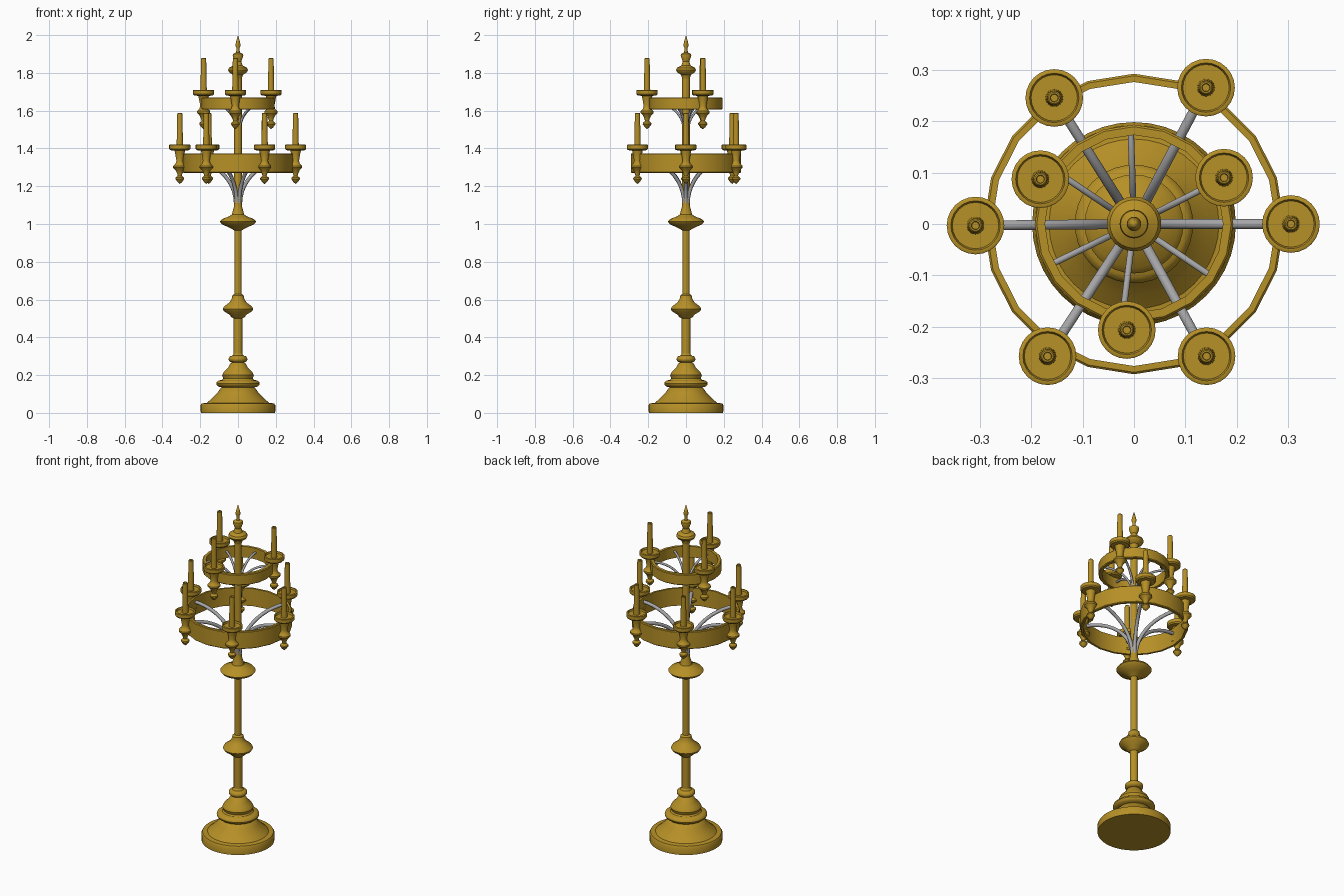
import bpy, bmesh, math
from math import sin, cos, pi, radians

if "Cube" in bpy.data.objects:
    bpy.data.objects.remove(bpy.data.objects["Cube"])


def material(name, rgb):
    m = bpy.data.materials.new(name)
    m.diffuse_color = (*rgb, 1)
    m.use_nodes = True
    m.node_tree.nodes["Principled BSDF"].inputs["Base Color"].default_value = m.diffuse_color
    return m


gold = material("antique_gold", (0.47, 0.28, 0.02))
steel = material("grey_metal", (0.38, 0.38, 0.39))


def finish(bm, name, mat, loc=(0, 0, 0), angle=35):
    bmesh.ops.remove_doubles(bm, verts=bm.verts, dist=1e-5)
    bmesh.ops.recalc_face_normals(bm, faces=bm.faces)
    me = bpy.data.meshes.new(name)
    bm.to_mesh(me)
    bm.free()
    ob = bpy.data.objects.new(name, me)
    bpy.context.collection.objects.link(ob)
    ob.location = loc
    me.materials.append(mat)
    bpy.ops.object.select_all(action='DESELECT')
    ob.select_set(True)
    bpy.context.view_layer.objects.active = ob
    bpy.ops.object.shade_smooth_by_angle(angle=radians(angle))
    return ob


def lathe(name, profile, loc=(0, 0, 0), sides=32, mat=gold, closed=False, angle=35):
    """Revolve (radius, height) points about the z axis."""
    bm = bmesh.new()
    vs = [bm.verts.new((r, 0, z)) for r, z in profile]
    n = len(vs)
    edges = [bm.edges.new((vs[i], vs[(i + 1) % n])) for i in range(n if closed else n - 1)]
    bmesh.ops.spin(bm, geom=vs + edges, cent=(0, 0, 0), axis=(0, 0, 1),
                   angle=2 * pi, steps=sides)
    return finish(bm, name, mat, loc, angle)


def bead(z, r, h, neck):
    """Rounded bulge centred on height z."""
    return [(neck + (r - neck) * cos(a), z + h * sin(a))
            for a in [radians(d) for d in (-90, -55, -25, 0, 25, 55, 90)]]


# Stepped base
lathe("base", [(0, 0), (0.197, 0), (0.198, 0.04), (0.192, 0.05), (0.165, 0.053),
               (0.14, 0.075), (0.11, 0.105), (0.09, 0.133)]
      + bead(0.155, 0.115, 0.02, 0.085)
      + [(0.078, 0.183), (0.084, 0.2), (0.075, 0.218), (0.052, 0.24), (0.04, 0.262)]
      + bead(0.285, 0.05, 0.018, 0.03) + [(0.022, 0.315), (0, 0.315)], sides=40)

# Pole with two turned knops
lathe("pole", [(0, 0.3), (0.023, 0.3), (0.023, 0.5), (0.036, 0.508), (0.045, 0.52),
               (0.074, 0.538), (0.081, 0.55), (0.074, 0.563), (0.045, 0.585),
               (0.033, 0.605), (0.03, 0.622), (0.019, 0.63), (0.019, 0.965),
               (0.03, 0.972), (0.05, 0.983), (0.085, 0.998), (0.096, 1.012),
               (0.085, 1.026), (0.05, 1.039), (0.033, 1.05), (0.022, 1.09),
               (0.02, 1.11), (0.02, 1.78), (0, 1.78)])

# Top finial
lathe("finial", [(0, 1.77), (0.02, 1.77), (0.026, 1.79), (0.047, 1.803), (0.053, 1.815),
                 (0.047, 1.827), (0.025, 1.838), (0.017, 1.86), (0.028, 1.89),
                 (0.026, 1.9), (0.01, 1.908), (0.008, 1.93), (0.014, 1.945),
                 (0.01, 1.965), (0, 2.0)], sides=24)


# Faceted hoops
def hoop(name, outer, inner, z0, z1, b=0.004):
    lathe(name, [(outer, z0 + b), (outer, z1 - b), (outer - b, z1), (inner, z1),
                 (inner, z0), (outer - b, z0)], sides=20, closed=True, angle=20)


hoop("lower_hoop", 0.292, 0.276, 1.27, 1.374)
hoop("upper_hoop", 0.193, 0.173, 1.605, 1.67)


# Candle holder, heights measured from the dish top
def candle_holder(name, x, y, z):
    lathe(name, [(0, -0.208), (0.012, -0.198), (0.023, -0.182), (0.022, -0.175),
                 (0.011, -0.165), (0.013, -0.155), (0.022, -0.135), (0.035, -0.122),
                 (0.035, -0.113), (0.022, -0.1), (0.018, -0.085), (0.024, -0.05),
                 (0.028, -0.032), (0.05, -0.029), (0.056, -0.022), (0.056, -0.002),
                 (0.053, 0), (0.048, 0), (0.045, -0.01), (0.017, -0.01),
                 (0.0135, 0.165), (0.011, 0.168), (0.008, 0.168), (0.007, 0.16),
                 (0, 0.16)], (x, y, z), sides=24)


# Curved arms sweeping from the pole out to a hoop
def arm(name, angle, reach, z0, rise, thick, n=12, sides=10):
    bm = bmesh.new()
    rings = []
    for i in range(n + 1):
        t = pi / 2 * i / n
        px, pz = 0.012 + (reach - 0.012) * (1 - cos(t)), z0 + rise * sin(t)
        tx, tz = (reach - 0.012) * sin(t), rise * cos(t)
        l = math.hypot(tx, tz)
        tx, tz = tx / l, tz / l
        ring = []
        for k in range(sides):
            u, v = thick * cos(2 * pi * k / sides), thick * sin(2 * pi * k / sides)
            ring.append(bm.verts.new((px - u * tz, v, pz + u * tx)))
        rings.append(ring)
    for a, b in zip(rings, rings[1:]):
        for k in range(sides):
            j = (k + 1) % sides
            bm.faces.new((a[k], a[j], b[j], b[k]))
    bm.faces.new(rings[0])
    bm.faces.new(rings[-1])
    finish(bm, name, steel, angle=50).rotation_euler[2] = angle


# Lower tier: six holders, an arm under each
lower = [(0.305, 0), (0.14, 0.265), (-0.155, 0.245),
         (-0.308, -0.003), (-0.168, -0.257), (0.141, -0.257)]
for i, (x, y) in enumerate(lower):
    candle_holder(f"lower_candle_holder_{i}", x, y, 1.42)
    arm(f"lower_arm_{i}", math.atan2(y, x), 0.284, 1.11, 0.235, 0.01)

# Upper tier: three holders, six arms
for i, (x, y) in enumerate([(0.175, 0.09), (-0.182, 0.087), (-0.014, -0.206)]):
    candle_holder(f"upper_candle_holder_{i}", x, y, 1.71)
for i, deg in enumerate((27, 92, 146, 206, 263, 326)):
    arm(f"upper_arm_{i}", radians(deg), 0.178, 1.5, 0.145, 0.0065)
